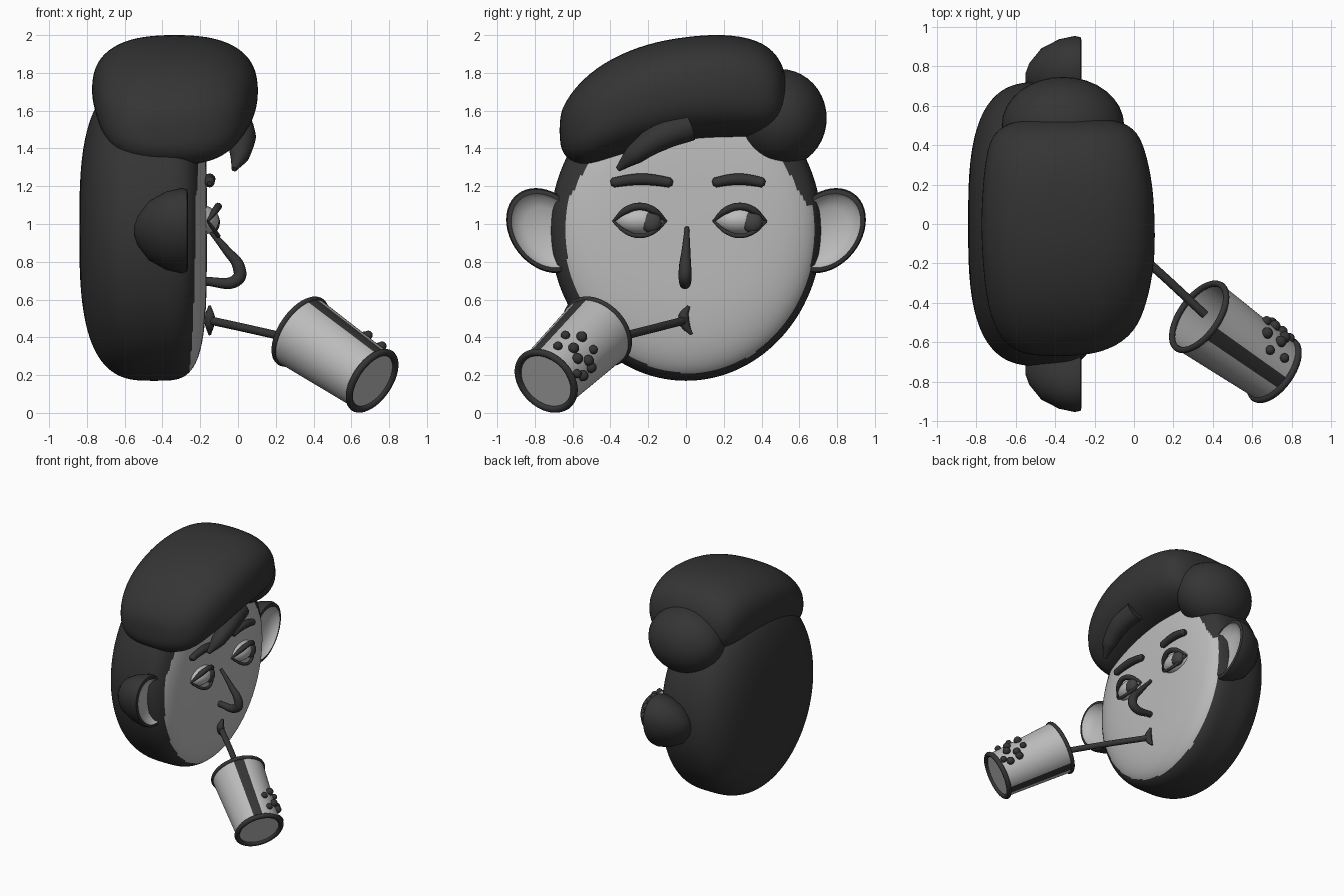
import bpy, bmesh, math
from mathutils import Vector, Matrix

if "Cube" in bpy.data.objects:
    bpy.data.objects.remove(bpy.data.objects["Cube"])


def material(name, value):
    m = bpy.data.materials.new(name)
    m.use_nodes = True
    colour = (value, value, value, 1)
    m.diffuse_color = colour
    m.node_tree.nodes["Principled BSDF"].inputs["Base Color"].default_value = colour
    return m


DARK = material("charcoal", 0.035)
LIGHT = material("pale grey", 0.5)
IRIS = material("iris grey", 0.055)


def finish(obj, angle=50):
    bpy.ops.object.select_all(action="DESELECT")
    obj.select_set(True)
    bpy.context.view_layer.objects.active = obj
    bpy.ops.object.shade_smooth_by_angle(angle=math.radians(angle))
    return obj


def add_mesh(name, bm, mats):
    me = bpy.data.meshes.new(name)
    bmesh.ops.recalc_face_normals(bm, faces=bm.faces)
    bm.to_mesh(me)
    bm.free()
    for m in mats:
        me.materials.append(m)
    obj = bpy.data.objects.new(name, me)
    bpy.context.collection.objects.link(obj)
    return obj


def loft(name, rings, mats, rule=None, subdivide=0):
    """Skin closed rings of equal length; rule(centre, ring, segment) picks the colour."""
    bm = bmesh.new()
    loops = [[bm.verts.new(p) for p in ring] for ring in rings]
    n = len(loops[0])
    for r in range(len(loops) - 1):
        for j in range(n):
            k = (j + 1) % n
            f = bm.faces.new((loops[r][j], loops[r][k], loops[r + 1][k], loops[r + 1][j]))
            if rule:
                f.material_index = rule(f.calc_center_median(), r, j)
    for r in (0, len(loops) - 1):
        f = bm.faces.new(loops[r])
        if rule:
            f.material_index = rule(f.calc_center_median(), r, 0)
    obj = add_mesh(name, bm, mats)
    if subdivide:
        mod = obj.modifiers.new("smooth", "SUBSURF")
        mod.levels = mod.render_levels = subdivide
    return finish(obj)


def ball(name, centre, radii, mat):
    bm = bmesh.new()
    bmesh.ops.create_uvsphere(bm, u_segments=32, v_segments=20, radius=1)
    bm.transform(Matrix.Translation(centre) @ Matrix.Diagonal((*radii, 1)))
    return finish(add_mesh(name, bm, [mat]))


def tube(name, points, radii, mat):
    cu = bpy.data.curves.new(name, "CURVE")
    cu.dimensions = "3D"
    cu.bevel_depth = 1
    cu.bevel_resolution = 4
    cu.use_fill_caps = True
    sp = cu.splines.new("BEZIER")
    sp.bezier_points.add(len(points) - 1)
    for bp, p, r in zip(sp.bezier_points, points, radii):
        bp.co, bp.radius = p, r
        bp.handle_left_type = bp.handle_right_type = "AUTO"
    cu.materials.append(mat)
    obj = bpy.data.objects.new(name, cu)
    bpy.context.collection.objects.link(obj)
    bpy.ops.object.select_all(action="DESELECT")
    obj.select_set(True)
    bpy.context.view_layer.objects.active = obj
    bpy.ops.object.convert(target="MESH")
    return finish(bpy.context.object)


def turn(n):
    return [2 * math.pi * i / n for i in range(n)]


def power(v, e):
    return math.copysign(abs(v) ** e, v)


# Head: egg outline, flat in front and rounder behind; pale face with dark sideburns
def head_ring(t):
    c, s = math.cos(t), math.sin(t)
    depth, n = (0.285, 4) if c > 0 else (0.39, 3)
    x, s = -0.45 + depth * power(c, 2 / n), s ** (2 / n)
    return [(x, 0.72 * s * math.cos(a), 0.97 + 0.8 * s * math.sin(a)) for a in turn(144)]


def face_rule(c, r, j):
    inside = ((c.y - 0.02) / 0.66) ** 2 + ((c.z - 0.96) / 0.75) ** 2 < 1
    sideburn = c.z > 1.1 and abs(c.y) > 0.64 - 0.56 * (c.z - 1.1)
    return int(c.x > -0.33 and inside and not sideburn)


loft("head", [head_ring(math.pi * (i + 0.05) / 80.1) for i in range(81)], [DARK, LIGHT], face_rule)

# Hair: sections across the head given as y, back, front, bottom, top
sections = [(-0.67, -0.5, -0.28, 1.42, 1.57), (-0.64, -0.62, -0.12, 1.35, 1.65),
            (-0.55, -0.7, 0.01, 1.29, 1.77), (-0.4, -0.75, 0.07, 1.34, 1.88),
            (-0.2, -0.77, 0.11, 1.4, 1.96), (0, -0.78, 0.11, 1.44, 1.995),
            (0.2, -0.77, 0.1, 1.45, 2.01), (0.38, -0.75, 0.06, 1.45, 1.98),
            (0.49, -0.7, 0.01, 1.48, 1.9), (0.54, -0.55, -0.12, 1.58, 1.76)]


def hair_ring(y, back, front, low, high):
    return [((back + front) / 2 + (front - back) / 2 * power(math.cos(a), 0.8), y,
             (low + high) / 2 + (high - low) / 2 * power(math.sin(a), 0.8)) for a in turn(24)]


loft("hair_top", [hair_ring(*s) for s in sections], [DARK], subdivide=2)
ball("hair_side_lump", (-0.36, 0.5, 1.56), (0.31, 0.245, 0.26), DARK)
tube("hair_strand", [(0, 0.02, 1.52), (0.02, -0.14, 1.46), (0.01, -0.27, 1.37), (-0.02, -0.36, 1.29)],
     [0.08, 0.075, 0.055, 0.015], DARK)

# Ears: domed shell behind, shallow pale bowl in front
ear_profile = [(-0.55, 0.1), (-0.53, 0.35), (-0.47, 0.7), (-0.38, 0.92), (-0.3, 1), (-0.27, 0.97),
               (-0.265, 0.87), (-0.29, 0.8), (-0.32, 0.55), (-0.33, 0.1)]
for side, label in ((1, "back"), (-1, "front")):
    rings = [[(x, side * (0.74 + s * (0.205 * math.cos(a) + 0.055 * math.sin(a))),
               0.965 + 0.225 * s * math.sin(a)) for a in turn(48)] for x, s in ear_profile]
    loft("ear_" + label, rings, [DARK, LIGHT], lambda c, r, j: int(r >= 6))

# Eyes with lids and brows
for y, look, label in ((-0.245, 0.06, "front"), (0.285, 0.065, "back")):
    ball("eyeball_" + label, (-0.2, y, 1.02), (0.1, 0.135, 0.08), LIGHT)
    ball("iris_" + label, (-0.132, y + look, 1.01), (0.036, 0.056, 0.056), IRIS)
    for part, rise, thick in (("upper_lid", 0.078, 0.02), ("lower_lid", -0.078, 0.012)):
        pts = [(-0.16 + 0.055 * (1 - u * u), y + 0.14 * u, 1.015 + rise * (1 - u * u))
               for u in (-1, -0.5, 0, 0.5, 1)]
        tube(part + "_" + label, pts, [0.006, thick, thick, thick, 0.006], DARK)
for y, half, label in ((-0.235, 0.165, "front"), (0.28, 0.14, "back")):
    pts = [(-0.15, y + half * u, 1.215 + 0.022 * (1 - u * u)) for u in (-1, -0.9, 0, 0.9, 1)]
    tube("brow_" + label, pts, [0.012, 0.026, 0.031, 0.026, 0.012], DARK)

# Nose, mouth and straw
tube("nose", [(-0.16, 0.005, 0.98), (-0.06, 0, 0.86), (0.005, -0.005, 0.77), (0, -0.005, 0.71), (-0.18, -0.005, 0.695)],
     [0.012, 0.023, 0.033, 0.034, 0.022], DARK)
tube("mouth", [(-0.15, 0.015, 0.565), (-0.15, -0.012, 0.51), (-0.15, -0.005, 0.47), (-0.15, 0.03, 0.415)],
     [0.008, 0.028, 0.026, 0.008], DARK)
tube("straw", [(-0.15, -0.005, 0.49), (0.1, -0.22, 0.435), (0.36, -0.46, 0.375)], [0.022] * 3, DARK)

# Cup: tapered open shell along a tilted axis, with two dark seams
top, bottom = Vector((0.33, -0.47, 0.43)), Vector((0.71, -0.74, 0.17))
axis = (bottom - top).normalized()
length = (bottom - top).length
seam = Vector((0.31, -0.43, 0.85))
seam = (seam - axis * seam.dot(axis)).normalized()
across = axis.cross(seam)


def cup_point(t, r, a):
    return top + axis * t + (seam * math.cos(a) + across * math.sin(a)) * r


def cup_rule(c, r, j):
    return int(not (r == 1 and abs(math.cos(2 * math.pi * (j + 0.5) / 64)) > 0.985))


wall = [(length, 0.02), (length, 0.172), (0, 0.2), (0, 0.186), (length - 0.02, 0.158), (length - 0.02, 0.02)]
loft("cup", [[cup_point(t, r, a) for a in turn(64)] for t, r in wall], [DARK, LIGHT], cup_rule)
for label, t, radius, thick in (("top", 0, 0.195, 0.016), ("bottom", length, 0.172, 0.019)):
    bpy.ops.mesh.primitive_torus_add(location=cup_point(t, 0, 0), rotation=axis.to_track_quat("Z", "Y").to_euler(),
                                     major_radius=radius, minor_radius=thick,
                                     major_segments=64, minor_segments=12)
    rim = bpy.context.object
    rim.name = "cup_rim_" + label
    rim.data.materials.append(DARK)
    finish(rim)

# Pearls on the cup side: distance along the cup, angle in degrees
pearls = [(0.35, -32), (0.4, -58), (0.43, -75), (0.3, -82), (0.45, -105),
          (0.37, -103), (0.45, -36), (0.3, -54), (0.37, -90), (0.49, -94)]
for i, (t, deg) in enumerate(pearls):
    r = 0.2 - 0.028 * t / length
    size = 0.029 if i % 3 else 0.024
    ball("pearl", cup_point(t, r + 0.006, math.radians(deg)), (size,) * 3, DARK)
